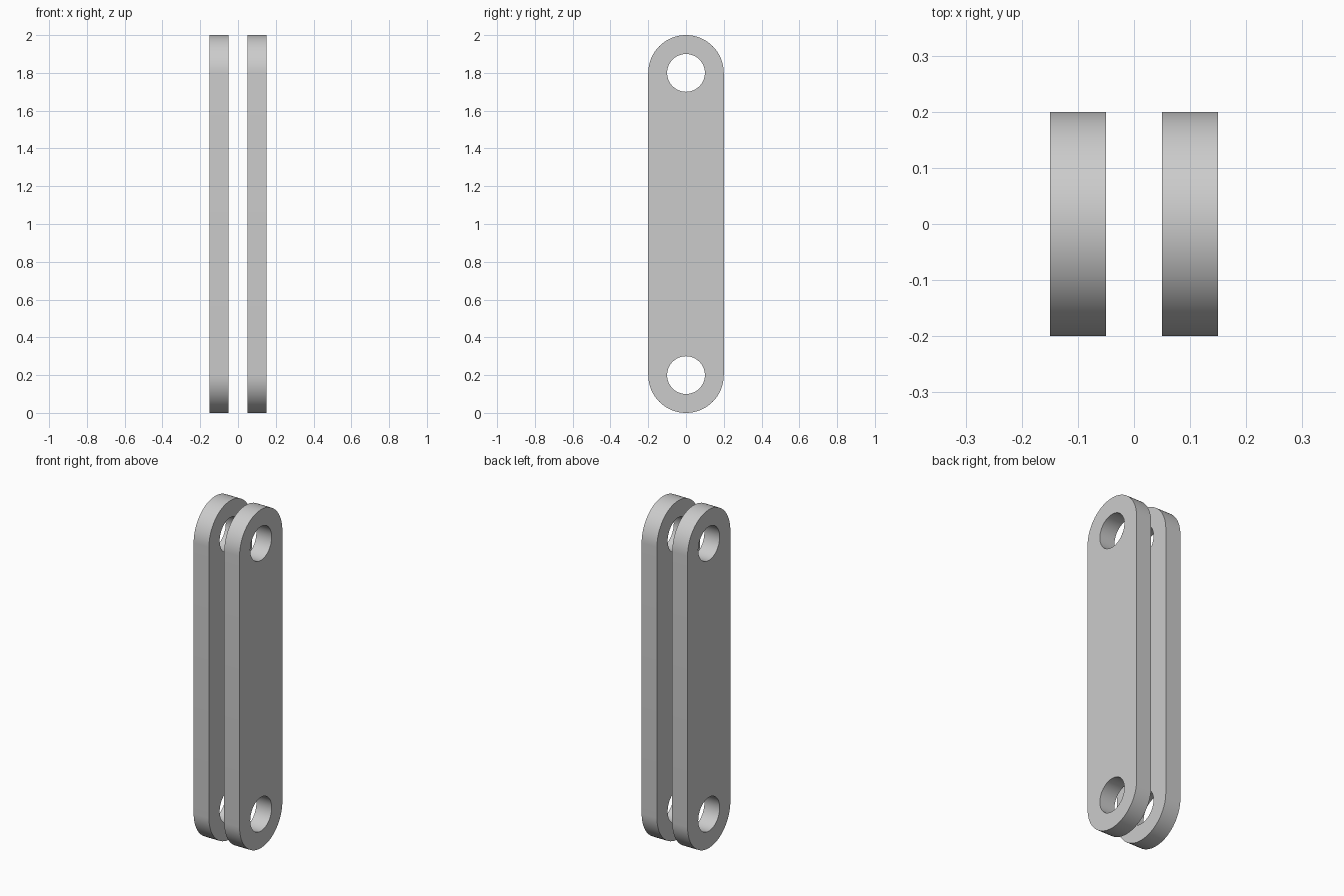
import bpy
import bmesh
from math import sin, cos, pi

if "Cube" in bpy.data.objects:
    bpy.data.objects.remove(bpy.data.objects["Cube"])

RADIUS, HOLE, THICK = 0.2, 0.1, 0.1
PIVOTS = (0.2, 1.8)  # heights of the two pin holes
SEGMENTS = 64

steel = bpy.data.materials.new("light_grey")
steel.use_nodes = True
grey = (0.6, 0.6, 0.6, 1)
steel.diffuse_color = grey
steel.node_tree.nodes["Principled BSDF"].inputs["Base Color"].default_value = grey


def arc(z, radius, start, sweep, count):
    """Points on an arc in the side plane, as (y, z)."""
    return [(radius * cos(start + sweep * i / count), z + radius * sin(start + sweep * i / count))
            for i in range(count + 1)]


def link_plate(name, x):
    bm = bmesh.new()
    # Rounded outline and two pin holes
    half = SEGMENTS // 2
    loops = [arc(PIVOTS[1], RADIUS, 0, pi, half) + arc(PIVOTS[0], RADIUS, pi, pi, half)]
    loops += [arc(z, HOLE, 0, 2 * pi, SEGMENTS)[:-1] for z in PIVOTS]
    edges = []
    for loop in loops:
        verts = [bm.verts.new((x - THICK / 2, y, z)) for y, z in loop]
        edges += [bm.edges.new((verts[i - 1], v)) for i, v in enumerate(verts)]
    bmesh.ops.triangle_fill(bm, use_beauty=True, use_dissolve=False, edges=edges)
    # Thickness of the plate
    result = bmesh.ops.extrude_face_region(bm, geom=bm.faces[:], use_keep_orig=True)
    moved = [g for g in result["geom"] if isinstance(g, bmesh.types.BMVert)]
    bmesh.ops.translate(bm, verts=moved, vec=(THICK, 0, 0))
    bmesh.ops.recalc_face_normals(bm, faces=bm.faces[:])
    mesh = bpy.data.meshes.new(name)
    bm.to_mesh(mesh)
    bm.free()
    mesh.materials.append(steel)
    plate = bpy.data.objects.new(name, mesh)
    bpy.context.collection.objects.link(plate)
    # Smooth rims with crisp plate edges
    bpy.ops.object.select_all(action="DESELECT")
    plate.select_set(True)
    bpy.context.view_layer.objects.active = plate
    bpy.ops.object.shade_smooth_by_angle()


link_plate("left_link_plate", 0.1)
link_plate("right_link_plate", -0.1)
